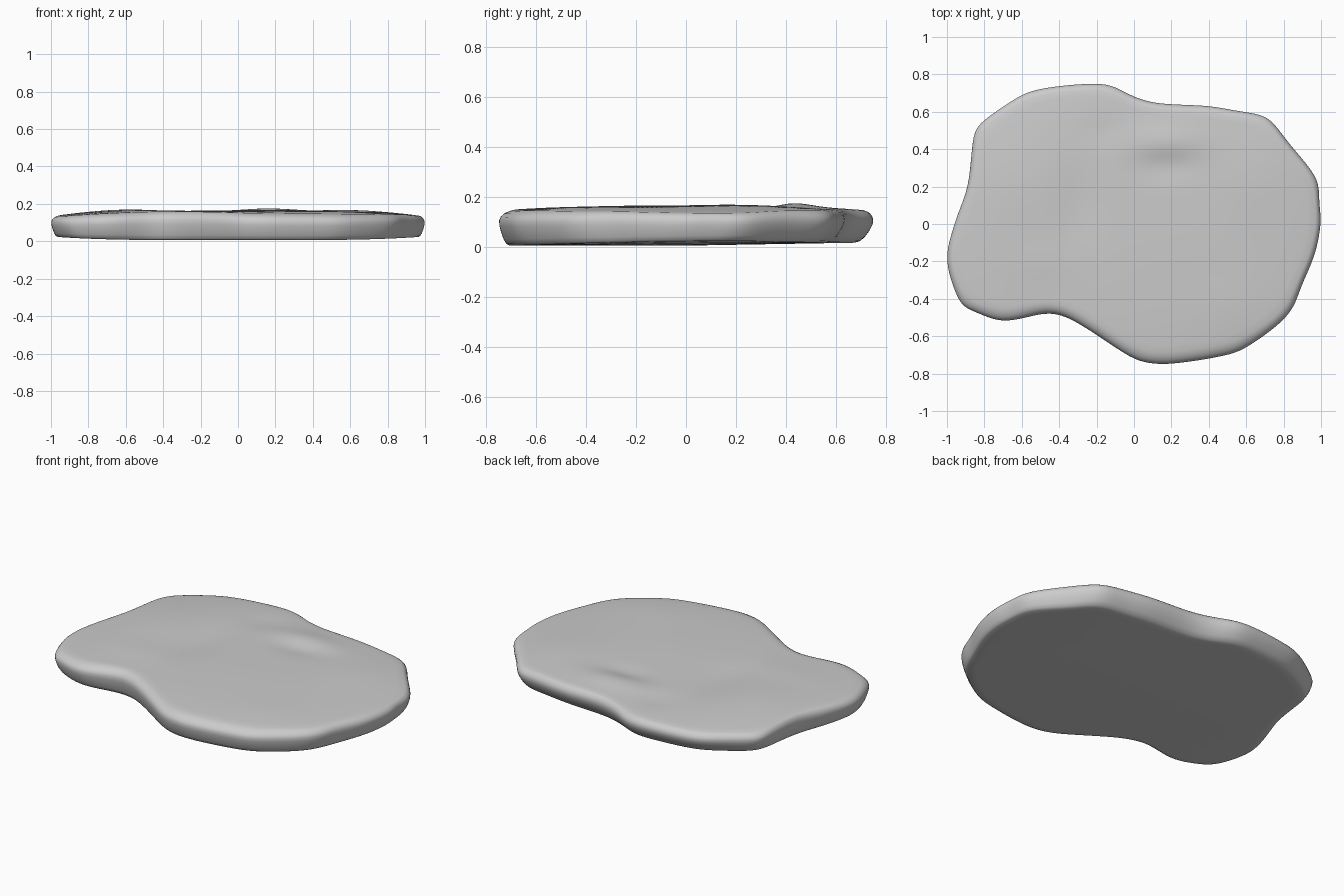
import bpy, bmesh
from math import exp
from mathutils import Vector

if "Cube" in bpy.data.objects:
    bpy.data.objects.remove(bpy.data.objects["Cube"])

# Outline seen from above, counter-clockwise
OUTLINE = [(0.99, .1), (.985, .22), (.93, .31), (.83, .43), (.745, .54), (.69, .58), (.55, .605),
           (.4, .63), (.2, .64), (.1, .65), (0, .68), (-.12, .74), (-.22, .75), (-.4, .737),
           (-.55, .71), (-.65, .66), (-.83, .53), (-.86, .45), (-.89, .2), (-.96, 0), (-1, -.2),
           (-.93, -.42), (-.87, -.46), (-.72, -.517), (-.6, -.505), (-.48, -.478), (-.38, -.49),
           (-.25, -.56), (-.02, -.71), (.08, -.743), (.2, -.747), (.45, -.71), (.6, -.66),
           (.82, -.49), (.9, -.32), (.97, -.15), (1, .02)]
# Soft swells and dips on the top: x, y, radius x, radius y, height
BUMPS = [(.17, .43, .2, .1, .016), (.18, .32, .15, .08, -.010), (-.62, .2, .22, .3, .010),
         (-.3, .08, .12, .22, -.008), (-.15, .5, .12, .1, -.006), (.62, .25, .2, .25, .008),
         (.15, -.1, .35, .25, .004), (-.5, -.2, .2, .12, .004), (.5, -.45, .2, .15, .003)]
N = 200


def smooth_loop(pts, steps=12):
    """Closed Catmull-Rom through the points, resampled to N even steps."""
    p = [Vector(q) for q in pts]
    n, out = len(p), []
    for i in range(n):
        a, b, c, d = p[i - 1], p[i], p[(i + 1) % n], p[(i + 2) % n]
        for k in range(steps):
            t = k / steps
            out.append(.5 * (2 * b + (c - a) * t + (2 * a - 5 * b + 4 * c - d) * t * t
                             + (3 * b - a - 3 * c + d) * t ** 3))
    out.append(out[0])
    total = sum((b - a).length for a, b in zip(out, out[1:]))
    even, run = [], 0
    for a, b in zip(out, out[1:]):
        seg = (b - a).length
        while len(even) < N and len(even) * total / N < run + seg:
            even.append(a.lerp(b, (len(even) * total / N - run) / seg))
        run += seg
    return even


def relax(ring, times):
    for _ in range(times):
        ring = [(ring[i - 1] + 2 * ring[i] + ring[(i + 1) % len(ring)]) / 4
                for i in range(len(ring))]
    return ring


def top_z(x, y):
    r2 = x * x + (y / .75) ** 2
    z = .168 - .018 * min(r2, 1.2) ** 2 - .014 * abs(x) ** 8
    for bx, by, rx, ry, h in BUMPS:
        z += h * exp(-((x - bx) / rx) ** 2 - ((y - by) / ry) ** 2)
    return z


def bottom_z(x, y):
    return .011 + .02 * x ** 4 + .012 * max(y, 0) / .7


rim = relax(smooth_loop(OUTLINE), 3)
n = len(rim)
normals = []
for i in range(n):
    t = rim[(i + 1) % n] - rim[i - 1]
    normals.append(Vector((-t.y, t.x)).normalized())   # points inward
normals = relax(normals, 40)

bm = bmesh.new()


def add_ring(inset_top, inset_low, level, shrink=1.0):
    """One ring: insets in units of rim width, level 0 = underside, 1 = top."""
    ring = []
    for p, nr in zip(rim, normals):
        front = .5 + .5 * nr.y                      # 1 on the front side, 0 at the back
        ends = 1 - .5 * nr.x ** 2                   # steeper wall at left and right
        inset = ends * (inset_top * (.03 + .025 * front) + inset_low * (.075 - .035 * front))
        ring.append((p + nr * inset) * shrink)
    verts = []
    for q in relax(ring, int(6 * (inset_top + inset_low))):
        lo, hi = bottom_z(*q), top_z(*q)
        verts.append(bm.verts.new((q.x, q.y, lo + (hi - lo) * level)))
    return verts


# Underside, rounded side wall, then top surface
rings = [add_ring(0, 1, 0, s) for s in (.1, .3, .5, .7, .85, .95)]
rings += [add_ring(0, i, l) for i, l in ((1, .0), (.7, .05), (.45, .18), (.2, .38), (.04, .57))]
rings += [add_ring(i, 0, l) for i, l in ((0, .72), (.12, .83), (.4, .92), (.75, .975), (1.15, 1))]
rings += [add_ring(1.3, 0, 1, 1 - .04 * k) for k in range(1, 25)]

for a, b in zip(rings, rings[1:]):
    for i in range(n):
        j = (i + 1) % n
        bm.faces.new((a[i], a[j], b[j], b[i]))
for ring, z in ((rings[0], bottom_z(0, 0)), (rings[-1], top_z(0, 0))):
    c = bm.verts.new((0, 0, z))
    for i in range(n):
        bm.faces.new((ring[i], ring[(i + 1) % n], c))
bmesh.ops.recalc_face_normals(bm, faces=bm.faces)

# Rest the slab on the ground
low = min(v.co.z for v in bm.verts)
for v in bm.verts:
    v.co.z -= low - .006
for f in bm.faces:
    f.smooth = True

mesh = bpy.data.meshes.new("stone_slab")
bm.to_mesh(mesh)
bm.free()
slab = bpy.data.objects.new("stone_slab", mesh)
bpy.context.collection.objects.link(slab)
